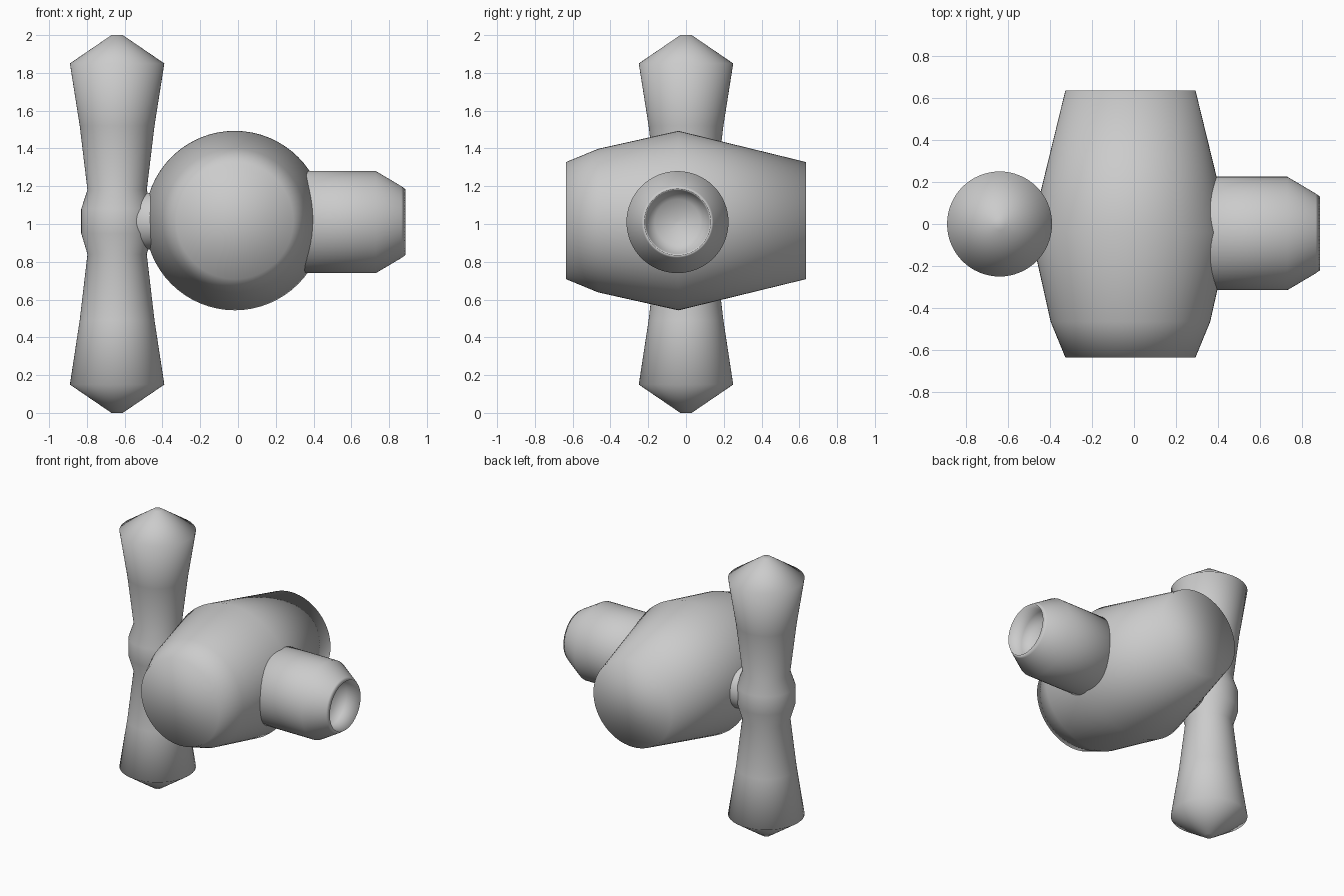
import bpy, math
from mathutils import Vector, Matrix

if "Cube" in bpy.data.objects:
    bpy.data.objects.remove(bpy.data.objects["Cube"])


def lathe(name, profile, origin, axis, segments=64):
    """Spin (radius, distance along axis) points around an axis; ends are capped."""
    turn = Vector((0, 0, 1)).rotation_difference(Vector(axis)).to_matrix().to_4x4()
    place = Matrix.Translation(origin) @ turn
    verts, faces = [], []
    for r, h in profile:
        for i in range(segments):
            a = 2 * math.pi * i / segments
            verts.append(place @ Vector((r * math.cos(a), r * math.sin(a), h)))
    for k in range(len(profile) - 1):
        for i in range(segments):
            j = (i + 1) % segments
            faces.append((k * segments + i, k * segments + j,
                          (k + 1) * segments + j, (k + 1) * segments + i))
    faces.append(tuple(reversed(range(segments))))
    last = (len(profile) - 1) * segments
    faces.append(tuple(range(last, last + segments)))
    mesh = bpy.data.meshes.new(name)
    mesh.from_pydata(verts, [], faces)
    mesh.update()
    mesh.shade_smooth()
    ob = bpy.data.objects.new(name, mesh)
    bpy.context.collection.objects.link(ob)
    return ob


# Upright double-flared grip with a collar in the middle
lathe("grip", [(0.03, 0), (0.25, 0.15), (0.198, 0.49), (0.157, 0.84),
               (0.19, 0.95), (0.19, 1.08), (0.157, 1.18), (0.198, 1.52),
               (0.25, 1.85), (0.03, 2.0)], (-0.64, 0, 0), (0, 0, 1))

# Barrel-shaped body lying front to back
lathe("barrel_body", [(0.31, -0.635), (0.38, -0.465), (0.475, -0.04),
                      (0.31, 0.635)], (-0.017, 0, 1.018), (0, 1, 0))

# Nozzle with chamfered end and concave bore
lathe("nozzle", [(0.27, 0.15), (0.27, 0.73), (0.19, 0.865), (0.175, 0.886),
                 (0.168, 0.78), (0.12, 0.73), (0.01, 0.71)],
      (0, -0.045, 1.01), (1, 0, 0))

# Short stem joining the grip to the body
lathe("stem", [(0.15, -0.64), (0.15, -0.2)], (0, -0.01, 1.015), (1, 0, 0))
